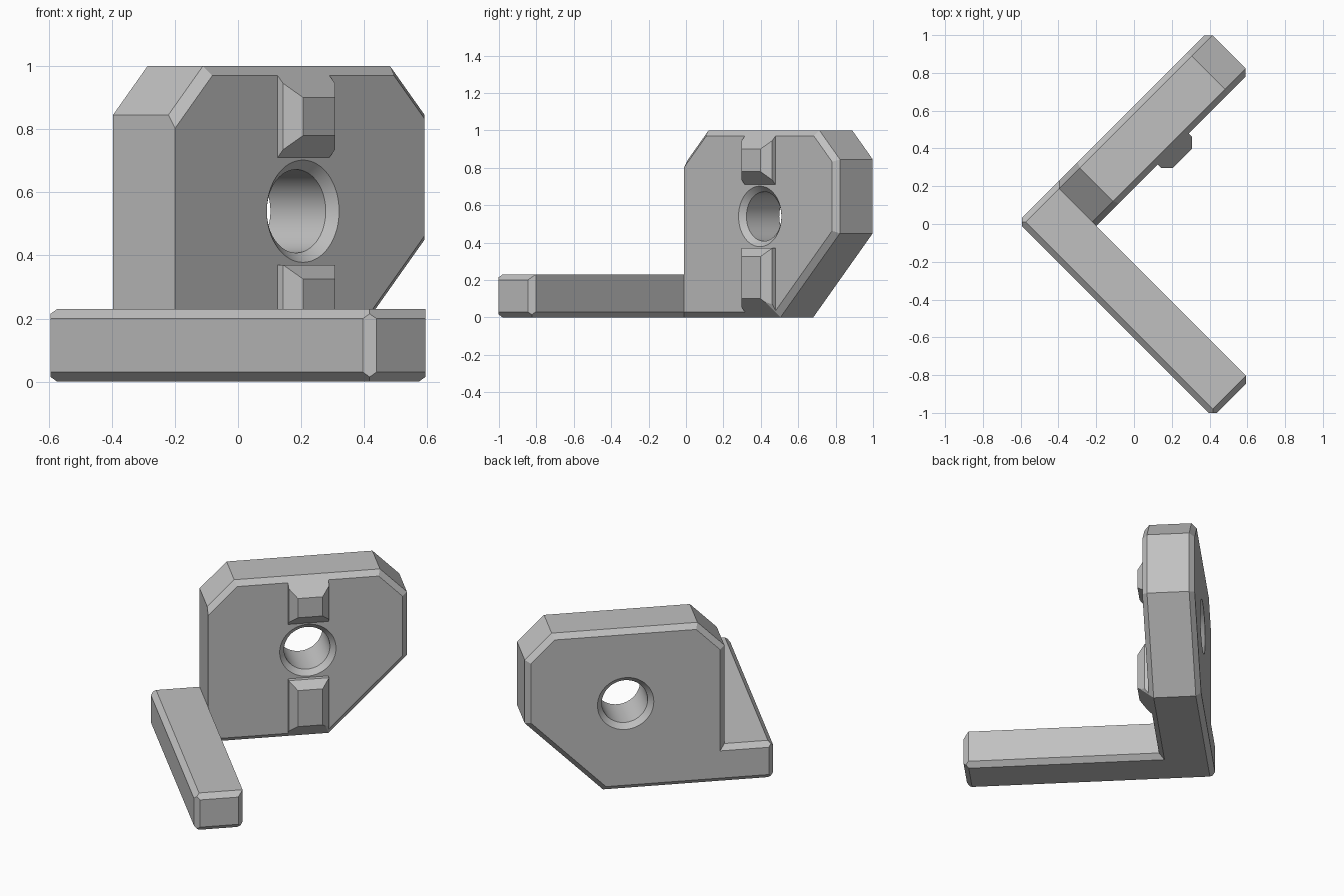
import bpy, bmesh, math
from mathutils import Vector, Matrix

if "Cube" in bpy.data.objects:
    bpy.data.objects.remove(bpy.data.objects["Cube"])

grey = bpy.data.materials.new("plain_grey")
grey.use_nodes = True
COLOUR = (0.53, 0.53, 0.53, 1)
grey.diffuse_color = COLOUR
grey.node_tree.nodes["Principled BSDF"].inputs["Base Color"].default_value = COLOUR

# Bracket axes: u runs along the plate, v along the arm, both at 45 degrees
S = math.sqrt(0.5)
TO_WORLD = Matrix(((S, S, 0, 0), (S, -S, 0, 0), (0, 0, 1, 0), (0, 0, 0, 1)))
CHAMFER = 0.03


def plane(u, v, z, d):
    return Vector((u, v, z)), d


def chamfer(a, b, size=CHAMFER):
    return a[0] + b[0], a[1] + b[1] - size


def finish(name, bm):
    bm.transform(TO_WORLD)
    bmesh.ops.recalc_face_normals(bm, faces=bm.faces)
    mesh = bpy.data.meshes.new(name)
    bm.to_mesh(mesh)
    bm.free()
    mesh.materials.append(grey)
    obj = bpy.data.objects.new(name, mesh)
    bpy.context.collection.objects.link(obj)
    return obj


def solid(name, planes):
    """Convex block trimmed from a large cube by a list of planes."""
    bm = bmesh.new()
    bmesh.ops.create_cube(bm, size=6)
    for n, d in planes:
        bmesh.ops.bisect_plane(bm, geom=bm.verts[:] + bm.edges[:] + bm.faces[:],
                               dist=1e-5, plane_co=n * (d / n.length_squared),
                               plane_no=n, clear_outer=True)
        rim = [e for e in bm.edges if e.is_boundary]
        if rim:
            bmesh.ops.edgeloop_fill(bm, edges=rim)
    return finish(name, bm)


# Shared faces of the bracket
bottom, top, arm_top = plane(0, 0, -1, 0), plane(0, 0, 1, 1), plane(0, 0, 1, 0.23)
outer, inner = plane(-1, 0, 0, 0.428), plane(1, 0, 0, -0.148)
back, front = plane(0, -1, 0, 0.442), plane(0, 1, 0, -0.134)
tip, end, left = plane(0, 1, 0, 1.018), plane(1, 0, 0, 1.0), plane(-1, 0, 0, 0.148)
slope_left = plane(-S, 0, S, S * 0.993)
slope_right = plane(S, 0, S, S * 1.845)
slope_under = plane(S, 0, -S, S * 0.55)

# Arm
solid("arm", [outer, inner, tip, plane(0, -1, 0, 0.134 + CHAMFER), bottom, arm_top,
              chamfer(outer, bottom), chamfer(outer, arm_top), chamfer(inner, bottom),
              chamfer(tip, bottom), chamfer(tip, arm_top),
              chamfer(tip, outer), chamfer(tip, inner)])

# Corner block joining arm and plate
solid("corner_block", [outer, back, front, plane(1, 0, 0, -0.148 + CHAMFER), bottom, arm_top,
                       chamfer(outer, back), chamfer(outer, bottom), chamfer(back, bottom),
                       chamfer(outer, arm_top), chamfer(back, arm_top),
                       chamfer(front, bottom)])

# Upright plate
rim_faces = [bottom, top, end, slope_left, slope_right, slope_under]
front_chamfers = [chamfer(f, front) for f in rim_faces]
back_chamfers = [chamfer(f, back) for f in rim_faces + [left]]
plate = solid("plate", rim_faces + [left, front, back] + front_chamfers + back_chamfers)

# Countersunk hole, cut with a turned profile
HOLE_U, HOLE_Z, SIDES = 0.425, 0.54, 64
bm = bmesh.new()
rings = []
for r, v in ((0.182, -0.462), (0.132, -0.412), (0.132, -0.164), (0.182, -0.114)):
    angles = [math.tau * i / SIDES for i in range(SIDES)]
    rings.append([bm.verts.new((HOLE_U + r * math.cos(a), v, HOLE_Z + r * math.sin(a)))
                  for a in angles])
for a, b in zip(rings, rings[1:]):
    for i in range(SIDES):
        j = (i + 1) % SIDES
        bm.faces.new((a[i], a[j], b[j], b[i]))
bm.faces.new(rings[0])
bm.faces.new(rings[-1])
cutter = finish("hole_cutter", bm)

cut = plate.modifiers.new("hole", "BOOLEAN")
cut.operation = "DIFFERENCE"
cut.solver = "EXACT"
cut.object = cutter
bpy.ops.object.select_all(action="DESELECT")
plate.select_set(True)
bpy.context.view_layer.objects.active = plate
bpy.ops.object.modifier_apply(modifier=cut.name)
bpy.data.objects.remove(cutter)
bpy.ops.object.shade_smooth_by_angle(angle=math.radians(30))

# Ribs above and below the hole
rib_front = plane(0, 1, 0, -0.064)
rib_sides = [plane(1, 0, 0, 0.543), plane(-1, 0, 0, -0.311)]
rib = [plane(0, -1, 0, 0.134), rib_front] + rib_sides
rib += [chamfer(s, rib_front, 0.045) for s in rib_sides]

solid("upper_rib", rib + [top, chamfer(top, front), plane(0, 1, -1, -0.844)])

lower_top = plane(0, 0, 1, 0.37)
solid("lower_rib", rib + [lower_top, chamfer(lower_top, rib_front, 0.045), bottom,
                          chamfer(bottom, front), chamfer(slope_under, front)])
